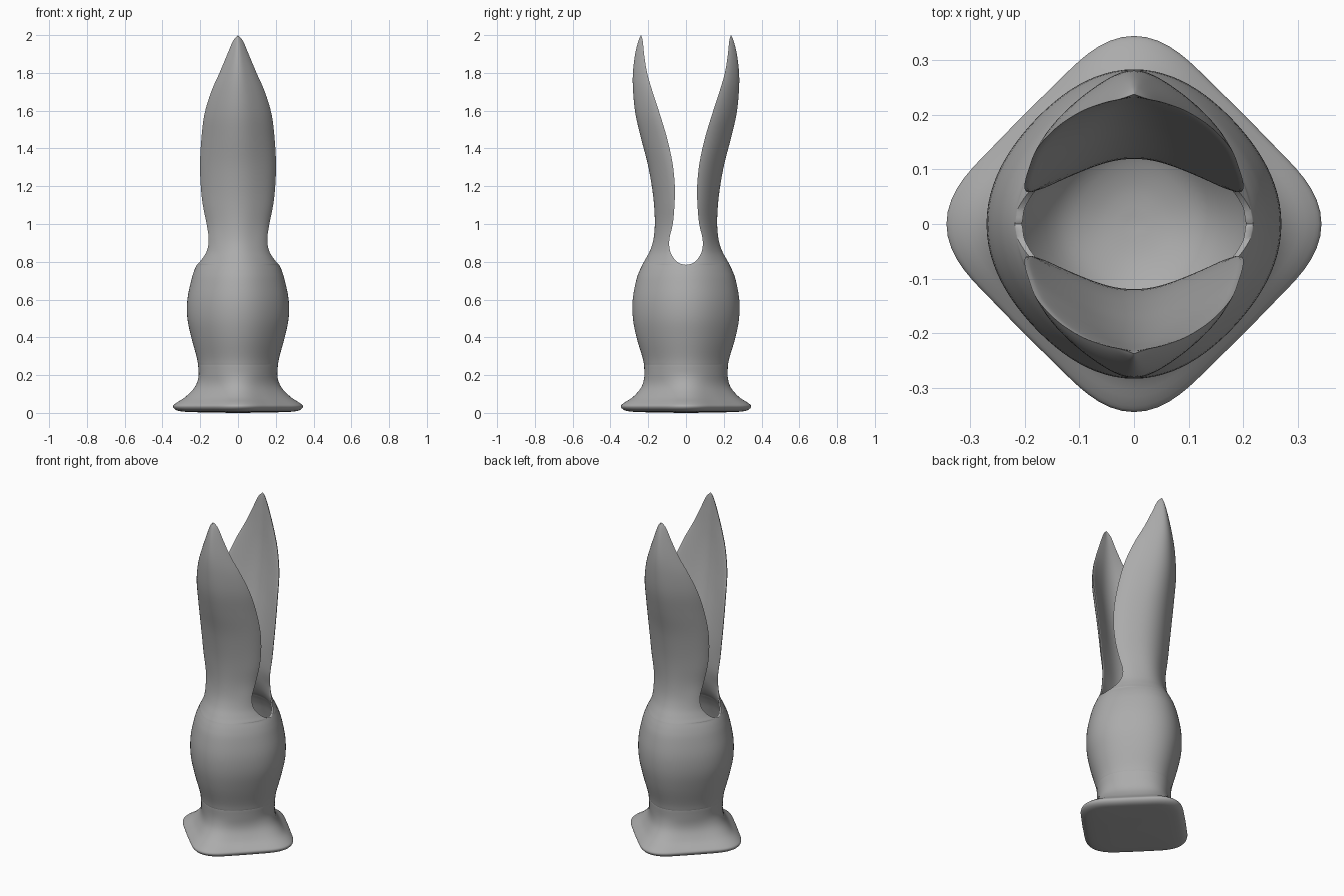
import bpy, bmesh, math

# Section keys: height, notch half gap, outer half width, outer depth, inner half width, inner depth
FOOT = [
    (0.000, 0, 0.000, 0.000), (0.002, 0, 0.150, 0.150), (0.006, 0, 0.280, 0.280),
    (0.015, 0, 0.327, 0.327), (0.035, 0, 0.344, 0.345), (0.054, 0, 0.325, 0.327),
    (0.085, 0, 0.278, 0.280), (0.135, 0, 0.230, 0.237), (0.190, 0, 0.209, 0.221),
]
BODY = [
    (0.25, 0, 0.211, 0.222, 0.00, 0.00), (0.26, 0, 0.212, 0.223, 0.075, 0.075),
    (0.30, 0, 0.220, 0.232, 0.145, 0.150),
    (0.40, 0, 0.247, 0.262, 0.205, 0.215), (0.50, 0, 0.268, 0.281, 0.232, 0.242),
    (0.60, 0, 0.268, 0.282, 0.240, 0.245), (0.70, 0, 0.248, 0.264, 0.228, 0.222),
    (0.75, 0, 0.233, 0.247, 0.217, 0.203), (0.782, 0, 0.219, 0.232, 0.206, 0.187),
    (0.790, 0.030, 0.212, 0.228, 0.200, 0.183), (0.815, 0.062, 0.190, 0.214, 0.180, 0.168),
    (0.86, 0.085, 0.164, 0.190, 0.155, 0.148), (0.92, 0.088, 0.155, 0.172, 0.147, 0.130),
    (1.00, 0.070, 0.166, 0.165, 0.159, 0.120), (1.10, 0.061, 0.186, 0.169, 0.180, 0.122),
    (1.20, 0.059, 0.197, 0.181, 0.191, 0.134), (1.32, 0.071, 0.201, 0.203, 0.195, 0.156),
    (1.45, 0.099, 0.194, 0.237, 0.188, 0.182), (1.58, 0.138, 0.178, 0.267, 0.172, 0.203),
    (1.70, 0.177, 0.142, 0.280, 0.137, 0.217), (1.80, 0.206, 0.098, 0.281, 0.094, 0.224),
    (1.90, 0.222, 0.056, 0.269, 0.053, 0.229), (1.97, 0.229, 0.026, 0.252, 0.024, 0.233),
    (2.00, 0.238, 0.000, 0.238, 0.000, 0.238),
]
N = 48
SUB = 4


def smooth_rows(keys):
    out = []
    for k in range(len(keys) - 1):
        a, b = keys[max(k - 1, 0)], keys[k]
        c, d = keys[k + 1], keys[min(k + 2, len(keys) - 1)]
        for s in range(SUB):
            t = s / SUB
            out.append([max(0, 0.5 * (2 * q + (r - p) * t + (2 * p - 5 * q + 4 * r - u) * t * t
                                      + (3 * q - p - 3 * r + u) * t ** 3))
                        for p, q, r, u in zip(a, b, c, d)])
    out.append(list(keys[-1]))
    return out


def arc(bm, z, e, w, d, side, bell=0):
    """Half ellipse of depth d, cut off at the notch gap e where it is w wide."""
    amax = math.acos(min(1, e / d)) if d > 1e-6 else math.pi / 2
    full = w / max(math.sin(amax), 1e-4)
    f = min(1, 1.4 * max(0, 1 - z / 0.2))
    pts = []
    for j in range(N + 1):
        t = 2 * j / N - 1
        b = t * math.pi / 2
        # rounded diamond at the foot, only slightly squared above it
        foot = (0.311 + 0.03 * math.cos(4 * b) + 0.004 * math.cos(8 * b)) / 0.345
        body = 1 - 0.025 * (1 - math.cos(4 * b))
        m = f * foot + (1 - f) * body
        x = full * math.sin(t * amax) * m
        y = max(0, d * math.cos(t * amax) - e) * m
        y *= max(0, math.cos(b)) ** bell
        pts.append(bm.verts.new((x, side * (e + y), z)))
    return pts


def loft(bm, rings):
    for a, b in zip(rings, rings[1:]):
        for j in range(N):
            bm.faces.new((a[j], a[j + 1], b[j + 1], b[j]))


bm = bmesh.new()
outer_rows = smooth_rows(FOOT + [r[:4] for r in BODY])
inner_rows = smooth_rows(BODY)
offset = len(FOOT) * SUB
for side in (-1, 1):
    # outer skin, foot to petal tip
    outer = [arc(bm, *r, side) for r in outer_rows]
    loft(bm, outer)
    # inner bowl and inner petal face
    inner = [arc(bm, r[0], r[1], r[4], r[5], side, 0.35 * min(1, max(0, (r[0] - 0.8) / 0.2)))
             for r in inner_rows]
    loft(bm, inner)
    # rim joining both skins along the notch and petal edges
    for k in range(len(inner) - 1):
        if inner_rows[k + 1][1] > 1e-5:
            o, p = outer[offset + k], outer[offset + k + 1]
            for j in (0, N):
                bm.faces.new((o[j], p[j], inner[k + 1][j], inner[k][j]))

bmesh.ops.remove_doubles(bm, verts=bm.verts, dist=0.0003)
bmesh.ops.dissolve_degenerate(bm, edges=bm.edges, dist=0.0001)
bmesh.ops.recalc_face_normals(bm, faces=bm.faces)
mesh = bpy.data.meshes.new("petal_vase")
bm.to_mesh(mesh)
bm.free()
vase = bpy.data.objects.new("petal_vase", mesh)
bpy.context.collection.objects.link(vase)

# dark grey glaze
glaze = bpy.data.materials.new("grey_glaze")
glaze.diffuse_color = (0.41, 0.41, 0.41, 1)
mesh.materials.append(glaze)

bpy.context.view_layer.objects.active = vase
vase.select_set(True)
bpy.ops.object.shade_smooth_by_angle(angle=math.radians(60))
